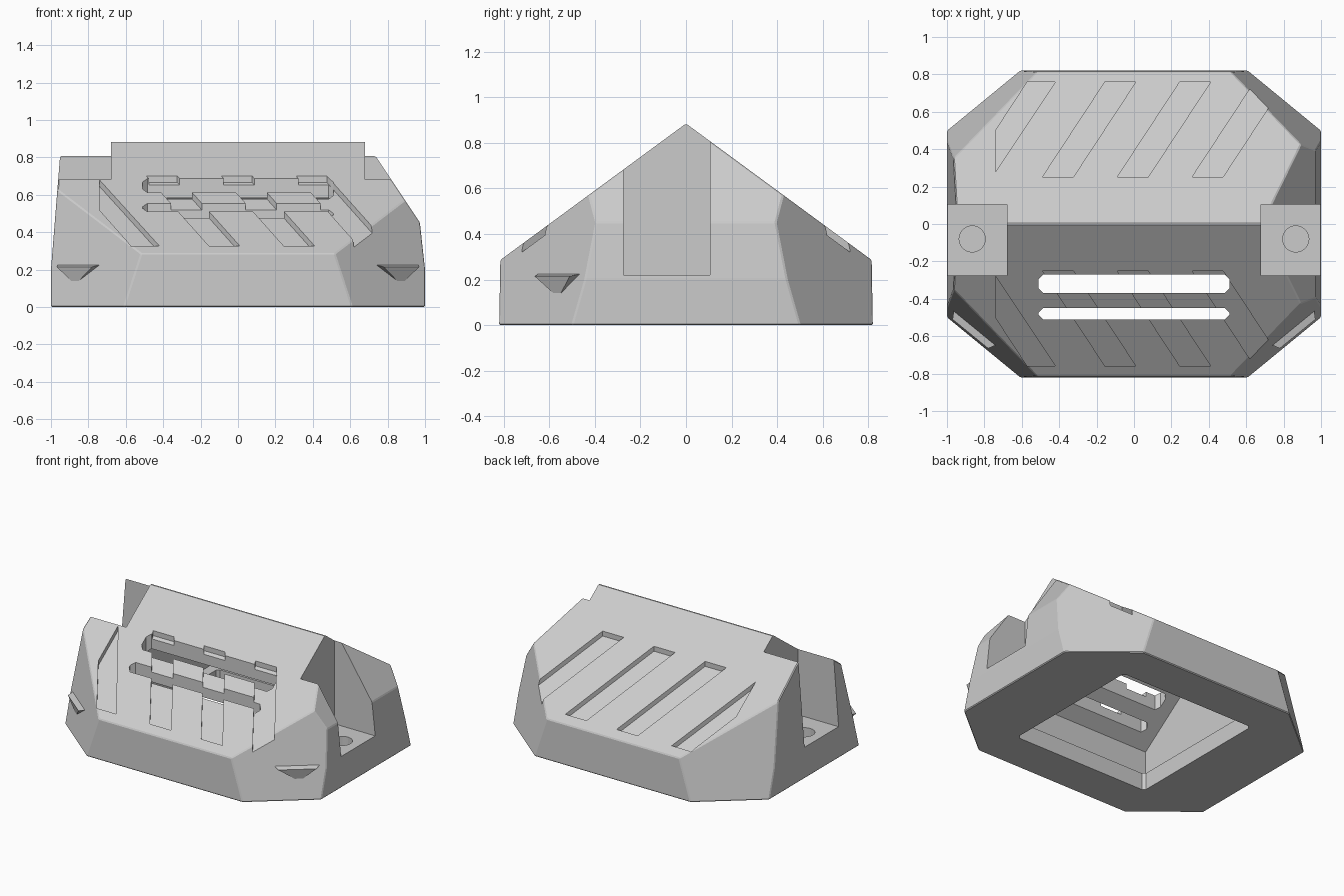
import bpy, bmesh, math
from mathutils import Vector

cube = bpy.data.objects.get("Cube")
if cube:
    bpy.data.objects.remove(cube)

grey = bpy.data.materials.new("light_grey")
grey.use_nodes = True
tone = (0.6, 0.6, 0.6, 1)
grey.diffuse_color = tone
grey.node_tree.nodes["Principled BSDF"].inputs["Base Color"].default_value = tone

RIDGE, SLOPE = 0.885, 0.735


def roof(y):
    return RIDGE - SLOPE * abs(y)


def finish(bm, name):
    bmesh.ops.recalc_face_normals(bm, faces=bm.faces)
    mesh = bpy.data.meshes.new(name)
    bm.to_mesh(mesh)
    bm.free()
    obj = bpy.data.objects.new(name, mesh)
    bpy.context.collection.objects.link(obj)
    mesh.materials.append(grey)
    return obj


def prism(name, low, high):
    """Solid between two matching loops of points."""
    bm = bmesh.new()
    a = [bm.verts.new(p) for p in low]
    b = [bm.verts.new(p) for p in high]
    bm.faces.new(a)
    bm.faces.new(b)
    for i in range(len(a)):
        j = (i + 1) % len(a)
        bm.faces.new((a[i], a[j], b[j], b[i]))
    return finish(bm, name)


def upright(name, plan, z0, z1):
    return prism(name, [(x, y, z0) for x, y in plan], [(x, y, z1) for x, y in plan])


def gable(name, half_x, profile):
    return prism(name, [(-half_x, y, z) for y, z in profile], [(half_x, y, z) for y, z in profile])


def rect(x0, x1, y0, y1, c=0.0):
    if not c:
        return [(x0, y0), (x1, y0), (x1, y1), (x0, y1)]
    return [(x0 + c, y0), (x1 - c, y0), (x1, y0 + c), (x1, y1 - c),
            (x1 - c, y1), (x0 + c, y1), (x0, y1 - c), (x0, y0 + c)]


def cut(target, cutter):
    cutter.hide_render = True
    mod = target.modifiers.new("cut", 'BOOLEAN')
    mod.operation = 'DIFFERENCE'
    mod.solver = 'EXACT'
    mod.object = cutter
    bpy.context.view_layer.objects.active = target
    bpy.ops.object.modifier_apply(modifier=mod.name)
    bpy.data.objects.remove(cutter)


# Gabled shell, trimmed by leaning corner and side planes
shell = gable("gabled_shell", 1.0, [(-0.82, 0), (0.82, 0), (0.815, roof(0.815)),
                                    (0, RIDGE), (-0.815, roof(0.815))])
bm = bmesh.new()
bm.from_mesh(shell.data)
planes = [((0.61 * sx, 0.82 * sy, 0), (0.635 * sx, 0.774 * sy, 0.22))
          for sx in (-1, 1) for sy in (-1, 1)]
planes += [((-1, 0, 0.2), (-1, 0, 0.08)), ((1, 0, 0.2), (1, 0, 0.11)),
           ((0.74, 0, 0.8), (0.33, 0, 0.22))]
for point, normal in planes:
    res = bmesh.ops.bisect_plane(bm, geom=bm.verts[:] + bm.edges[:] + bm.faces[:],
                                 plane_co=point, plane_no=normal, clear_outer=True)
    bmesh.ops.holes_fill(bm, edges=[e for e in bm.edges if e.is_boundary], sides=0)
bmesh.ops.recalc_face_normals(bm, faces=bm.faces)
bmesh.ops.bevel(bm, geom=bm.edges[:], offset=0.006, segments=1, affect='EDGES')
bm.to_mesh(shell.data)
bm.free()

# Hollow inside with a stepped opening underneath
cut(shell, gable("cavity", 0.6, [(-0.6, 0.12), (0.6, 0.12), (0.6, 0.34), (0, 0.78), (-0.6, 0.34)]))
cut(shell, upright("lower_opening", rect(-0.53, 0.53, -0.53, 0.53, 0.02), -0.1, 0.2))

# Side bays with a blind round socket in each floor
for side in (-1, 1):
    x0, x1 = sorted((0.68 * side, 1.2 * side))
    cut(shell, upright("side_bay", rect(x0, x1, -0.275, 0.105), 0.22, 1.2))
    ring = [(0.865 * side + 0.07 * math.cos(math.tau * i / 24),
             -0.08 + 0.07 * math.sin(math.tau * i / 24)) for i in range(24)]
    cut(shell, upright("socket", ring, 0.12, 0.3))

# Slanted shallow grooves on both slopes
outer = [(-0.74, 0.28), (-0.42, 0.76), (-0.57, 0.76), (-0.74, 0.5)]
plans = [outer] + [[(x, 0.25), (x + 0.165, 0.25), (x + 0.5, 0.76), (x + 0.335, 0.76)]
                   for x in (-0.49, -0.09, 0.31)]
for sign in (-1, 1):
    for plan in plans:
        cut(shell, prism("groove",
                         [(x, sign * y, roof(y) - 0.035) for x, y in plan],
                         [(x, sign * y, roof(y) + 0.08) for x, y in plan]))

# Long vents through the front slope
for y0, y1 in ((-0.37, -0.27), (-0.51, -0.45)):
    cut(shell, upright("vent", rect(-0.51, 0.51, y0, y1, 0.025), 0.36, 1.0))

# Small wedge fins on the front corners
for side, name in ((-1, "right_corner_fin"), (1, "left_corner_fin")):
    bm = bmesh.new()
    for x, y, z in ((0.72, 0.64, 0.23), (0.96, 0.44, 0.23), (0.78, 0.665, 0.215),
                    (0.97, 0.51, 0.215), (0.87, 0.56, 0.12), (0.8, 0.5, 0.18)):
        bm.verts.new((x * side, -y, z))
    bmesh.ops.convex_hull(bm, input=bm.verts[:])
    finish(bm, name)
